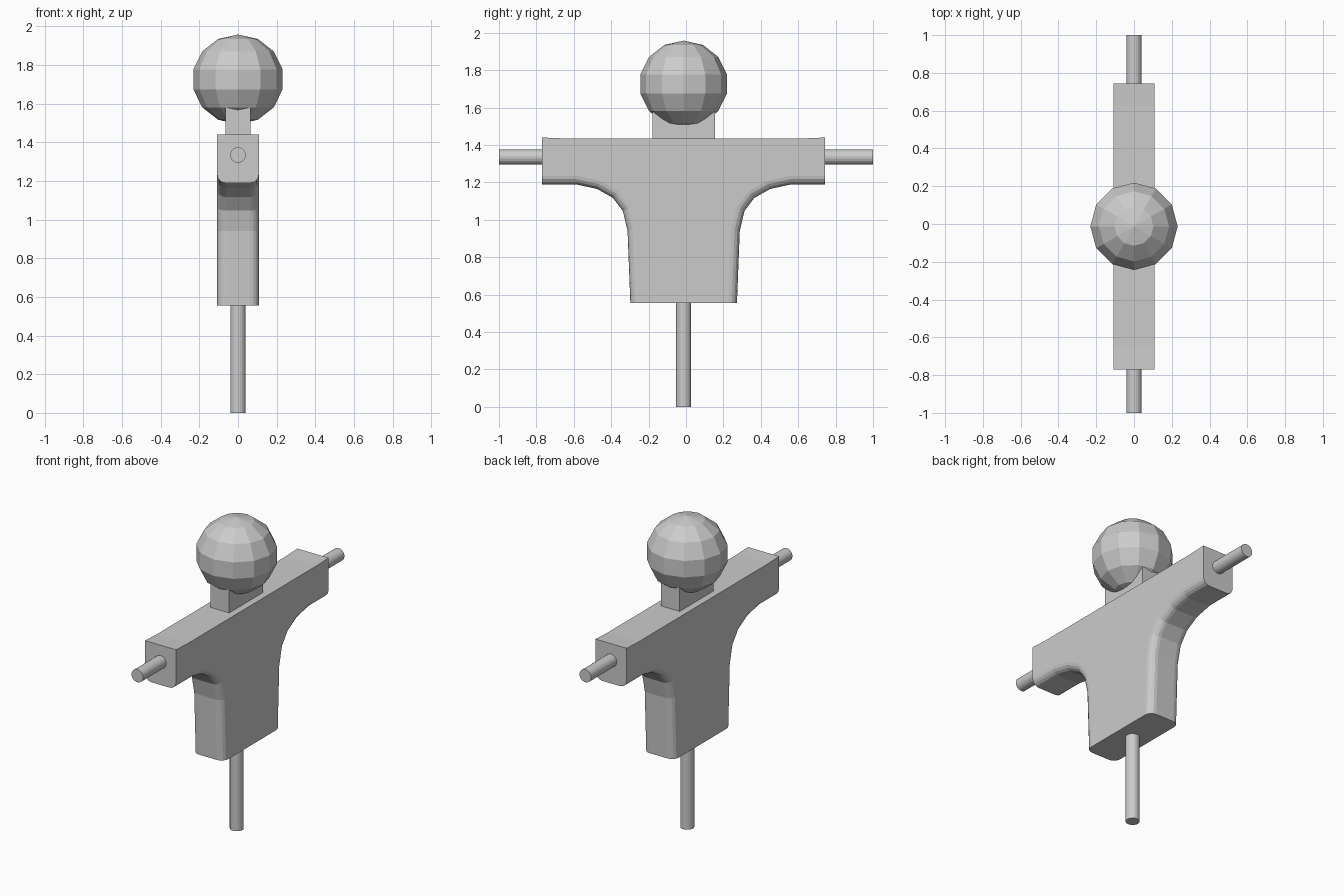
import bpy, bmesh, math
from mathutils import Matrix

if "Cube" in bpy.data.objects:
    bpy.data.objects.remove(bpy.data.objects["Cube"])

CY = -0.0125  # centre line of the figure along y

grey = bpy.data.materials.new("plain grey")
grey.diffuse_color = (0.6, 0.6, 0.6, 1)
grey.use_nodes = True
grey.node_tree.nodes["Principled BSDF"].inputs["Base Color"].default_value = grey.diffuse_color


def finish(bm, name):
    bmesh.ops.recalc_face_normals(bm, faces=bm.faces[:])
    mesh = bpy.data.meshes.new(name)
    bm.to_mesh(mesh)
    bm.free()
    mesh.materials.append(grey)
    obj = bpy.data.objects.new(name, mesh)
    bpy.context.collection.objects.link(obj)
    return obj


def rod(name, centre, length, along_y=False):
    bm = bmesh.new()
    turn = Matrix.Rotation(math.pi / 2, 4, 'X') if along_y else Matrix()
    bmesh.ops.create_cone(bm, cap_ends=True, segments=24, radius1=0.04,
                          radius2=0.04, depth=length,
                          matrix=Matrix.Translation(centre) @ turn)
    finish(bm, name)


# Coat: T-shaped profile, extruded in x, with rounded underarm edges
half = [(0.285, 0.555), (0.300, 0.94), (0.325, 1.047), (0.378, 1.117),
        (0.463, 1.165), (0.578, 1.19), (0.757, 1.19)]
top = [(0.757, 1.44), (0.64, 1.435)]
side = half + top
profile = side + [(-y, z) for y, z in reversed(side)]
bm = bmesh.new()
W = 0.108
face = bm.faces.new([bm.verts.new((-W, y + CY, z)) for y, z in profile])
ext = bmesh.ops.extrude_face_region(bm, geom=[face], use_keep_orig=True)
bmesh.ops.translate(bm, vec=(2 * W, 0, 0),
                    verts=[v for v in ext["geom"] if isinstance(v, bmesh.types.BMVert)])
bmesh.ops.recalc_face_normals(bm, faces=bm.faces[:])


def underarm(e):
    a, b = (v.co for v in e.verts)
    return (abs(a.x - b.x) < 1e-4 and max(a.z, b.z) < 1.2
            and (a.y - CY) * (b.y - CY) > 0)


bmesh.ops.bevel(bm, geom=[e for e in bm.edges if underarm(e)], offset=0.045,
                offset_type='OFFSET', segments=4, profile=0.5,
                affect='EDGES', clamp_overlap=True)
finish(bm, "coat")

# Neck block
bm = bmesh.new()
bmesh.ops.create_cube(bm, size=1, matrix=Matrix.Translation((0, CY, 1.51))
                      @ Matrix.Diagonal((0.13, 0.335, 0.17, 1)))
finish(bm, "neck")

# Faceted head
bm = bmesh.new()
bmesh.ops.create_uvsphere(bm, u_segments=12, v_segments=7, radius=1,
                          matrix=Matrix.Translation((0, CY, 1.726))
                          @ Matrix.Diagonal((0.237, 0.237, 0.232, 1)))
finish(bm, "head")

# Standing pole and crossbar
rod("pole", (0, CY, 0.5), 1.0)
rod("crossbar", (0, 0, 1.335), 2.0, along_y=True)
